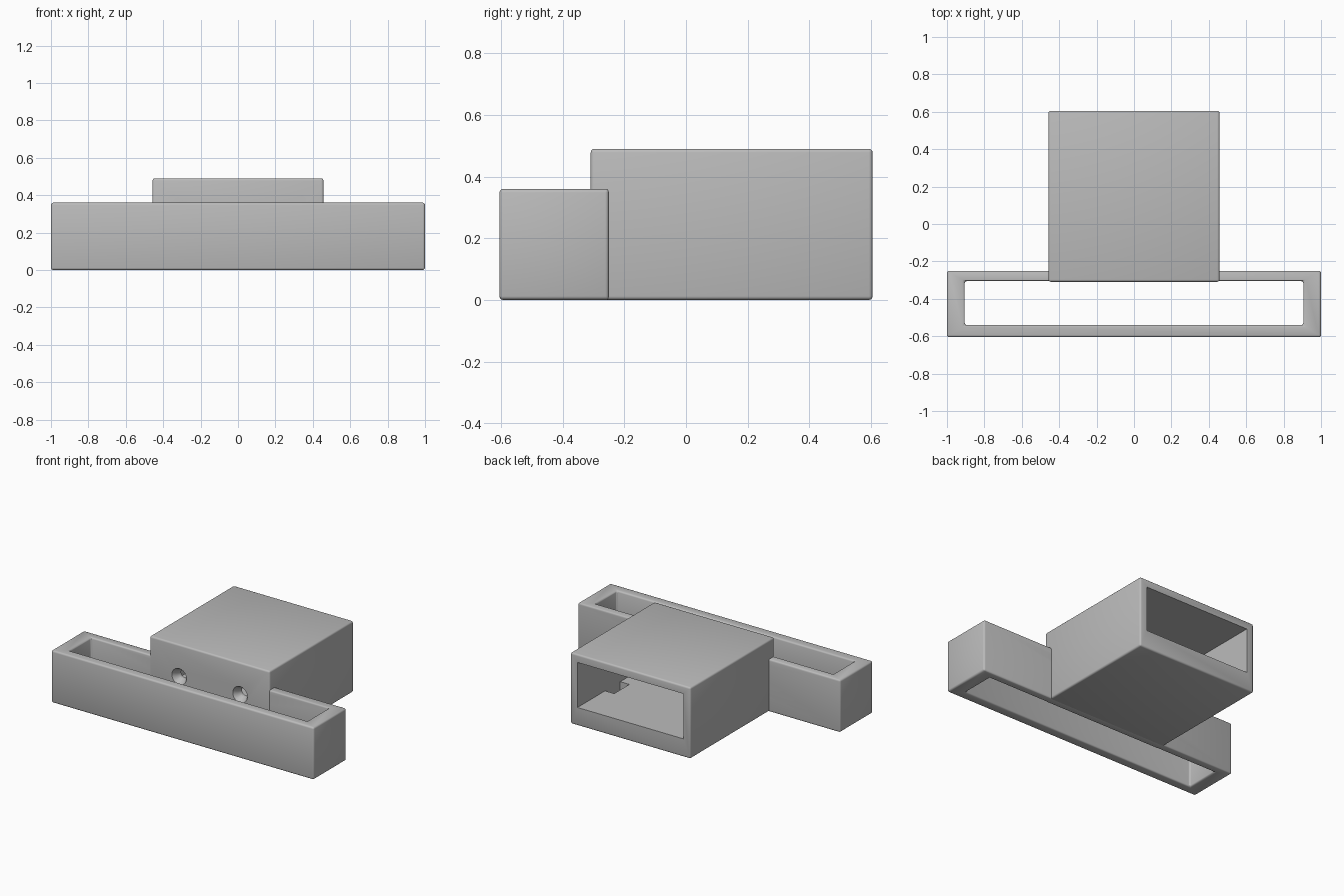
import bpy
import bmesh
from math import radians
from mathutils import Matrix, Vector

if "Cube" in bpy.data.objects:
    bpy.data.objects.remove(bpy.data.objects["Cube"], do_unlink=True)

grey = bpy.data.materials.new("plain grey")
grey.use_nodes = True
colour = (0.5, 0.5, 0.5, 1)
grey.diffuse_color = colour
grey.node_tree.nodes["Principled BSDF"].inputs["Base Color"].default_value = colour


def add_object(name, bm):
    bmesh.ops.recalc_face_normals(bm, faces=bm.faces)
    mesh = bpy.data.meshes.new(name)
    bm.to_mesh(mesh)
    bm.free()
    mesh.materials.append(grey)
    obj = bpy.data.objects.new(name, mesh)
    bpy.context.collection.objects.link(obj)
    return obj


def box(name, low, high):
    bm = bmesh.new()
    low, high = Vector(low), Vector(high)
    bmesh.ops.create_cube(bm, size=1)
    bmesh.ops.scale(bm, vec=high - low, verts=bm.verts)
    bmesh.ops.translate(bm, vec=(low + high) / 2, verts=bm.verts)
    return add_object(name, bm)


def cone(name, x, z, front, back, r_front, r_back):
    bm = bmesh.new()
    bmesh.ops.create_cone(bm, cap_ends=True, segments=32, radius1=r_front,
                          radius2=r_back, depth=back - front)
    bmesh.ops.rotate(bm, matrix=Matrix.Rotation(radians(-90), 3, "X"), verts=bm.verts)
    bmesh.ops.translate(bm, vec=(x, (front + back) / 2, z), verts=bm.verts)
    return add_object(name, bm)


def cut(obj, cutter):
    cutter.hide_render = True
    mod = obj.modifiers.new("cut", "BOOLEAN")
    mod.operation = "DIFFERENCE"
    mod.solver = "EXACT"
    mod.object = cutter


def soften(obj):
    mod = obj.modifiers.new("rounded edges", "BEVEL")
    mod.width = 0.012
    mod.segments = 3
    mod.limit_method = "ANGLE"


# Long open frame with a slot through it from top to bottom
frame = box("front_frame", (-1, -0.605, 0), (1, -0.25, 0.36))
slot = box("slot_cutter", (-0.905, -0.54, -0.1), (0.905, -0.305, 0.5))
cut(frame, slot)
soften(frame)

# Housing with a pocket open at the back
housing = box("rear_housing", (-0.457, -0.309, 0), (0.457, 0.605, 0.49))
soften(housing)
pocket = box("pocket_cutter", (-0.403, -0.245, 0.125), (0.403, 0.7, 0.435))
cut(housing, pocket)
cutters = [slot, pocket]

for side in (-1, 1):
    # Shallow recess in the pocket floor beside each wall
    xs = sorted((side * 0.333, side * 0.403))
    recess = box("recess_cutter", (xs[0], 0.14, 0.04), (xs[1], 0.305, 0.2))
    cut(housing, recess)
    # Countersunk screw holes in the wall shared by both parts
    sink = cone("sink_cutter", side * 0.232, 0.27, -0.315, -0.265, 0.059, 0.03)
    hole = cone("hole_cutter", side * 0.232, 0.27, -0.28, -0.2, 0.03, 0.03)
    for part in (frame, housing):
        cut(part, sink)
        cut(part, hole)
    cutters += [recess, sink, hole]

# Bake the cuts, shade the rounded edges and drop the cutters
for part in (frame, housing):
    bpy.ops.object.select_all(action="DESELECT")
    part.select_set(True)
    bpy.context.view_layer.objects.active = part
    for mod in list(part.modifiers):
        bpy.ops.object.modifier_apply(modifier=mod.name)
    bpy.ops.object.shade_smooth_by_angle(angle=radians(35))
for cutter in cutters:
    bpy.data.objects.remove(cutter, do_unlink=True)
